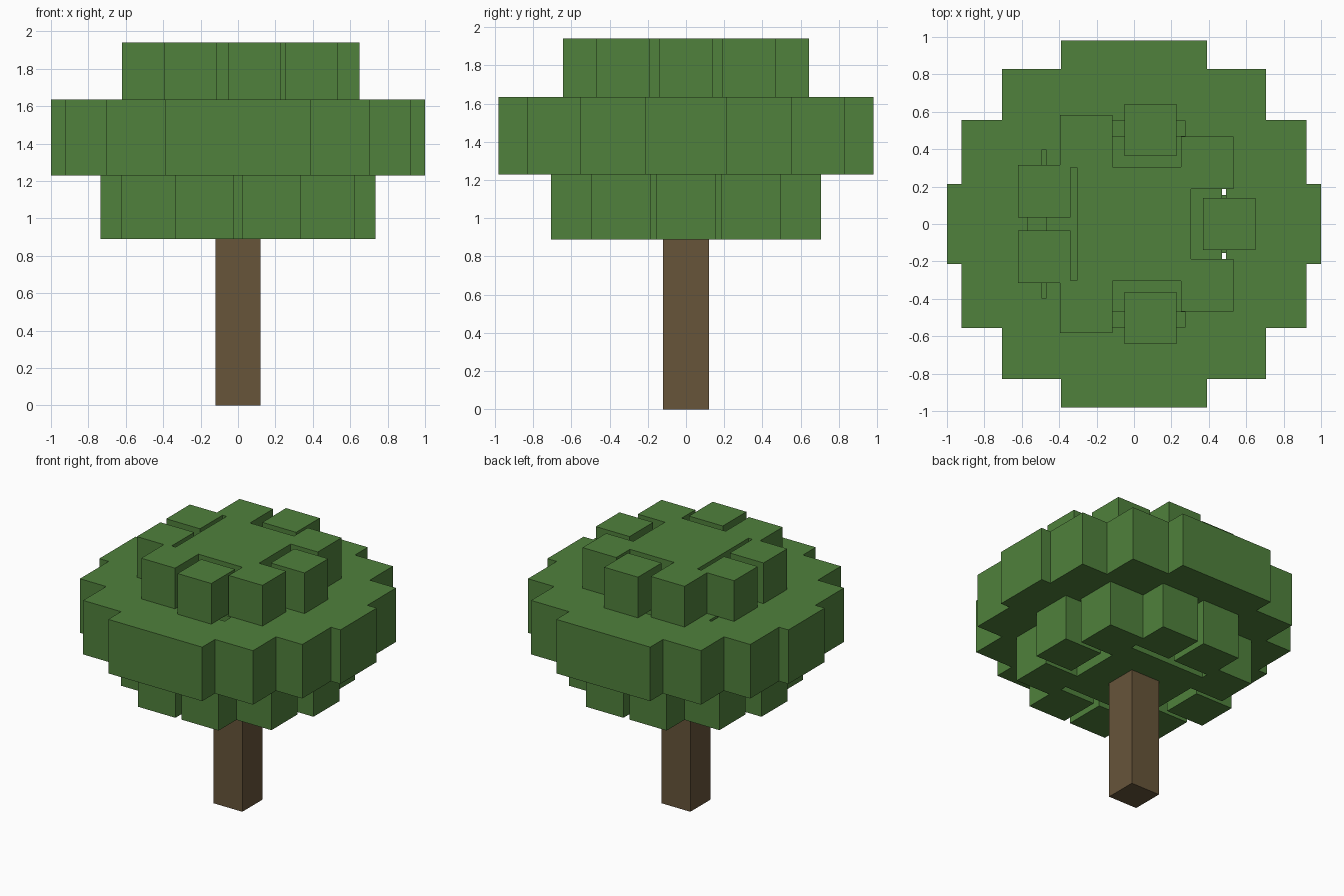
import bpy, bmesh
from math import cos, sin, tau
from mathutils import Matrix

if "Cube" in bpy.data.objects:
    bpy.data.objects.remove(bpy.data.objects["Cube"])


def material(name, rgb):
    mat = bpy.data.materials.new(name)
    mat.diffuse_color = (*rgb, 1)
    mat.use_nodes = True
    mat.node_tree.nodes["Principled BSDF"].inputs["Base Color"].default_value = mat.diffuse_color
    return mat


def add_box(bm, x, y, z0, z1, size):
    m = Matrix.Translation((x, y, (z0 + z1) / 2)) @ Matrix.Diagonal((size, size, z1 - z0, 1))
    bmesh.ops.create_cube(bm, size=1, matrix=m)


def finish(bm, name, mat):
    mesh = bpy.data.meshes.new(name)
    bm.to_mesh(mesh)
    bm.free()
    mesh.materials.append(mat)
    obj = bpy.data.objects.new(name, mesh)
    bpy.context.collection.objects.link(obj)


def leaf_layer(name, count, radius, size, z0, z1):
    """Square core surrounded by a ring of axis-aligned blocks."""
    bm = bmesh.new()
    add_box(bm, 0, 0, z0, z1, radius * 1.2)
    for i in range(count):
        a = tau * i / count
        add_box(bm, radius * cos(a), radius * sin(a), z0, z1, size)
    finish(bm, name, leaf)


leaf = material("leaf_green", (0.08, 0.22, 0.045))
bark = material("bark_brown", (0.135, 0.09, 0.042))

# Trunk
trunk = bmesh.new()
add_box(trunk, 0, 0, 0, 0.89, 0.24)
finish(trunk, "trunk", bark)

# Three stacked foliage layers
leaf_layer("lower_foliage", 10, 0.58, 0.31, 0.89, 1.23)
leaf_layer("middle_foliage", 14, 0.785, 0.43, 1.23, 1.635)
leaf_layer("top_foliage", 9, 0.51, 0.28, 1.635, 1.94)
